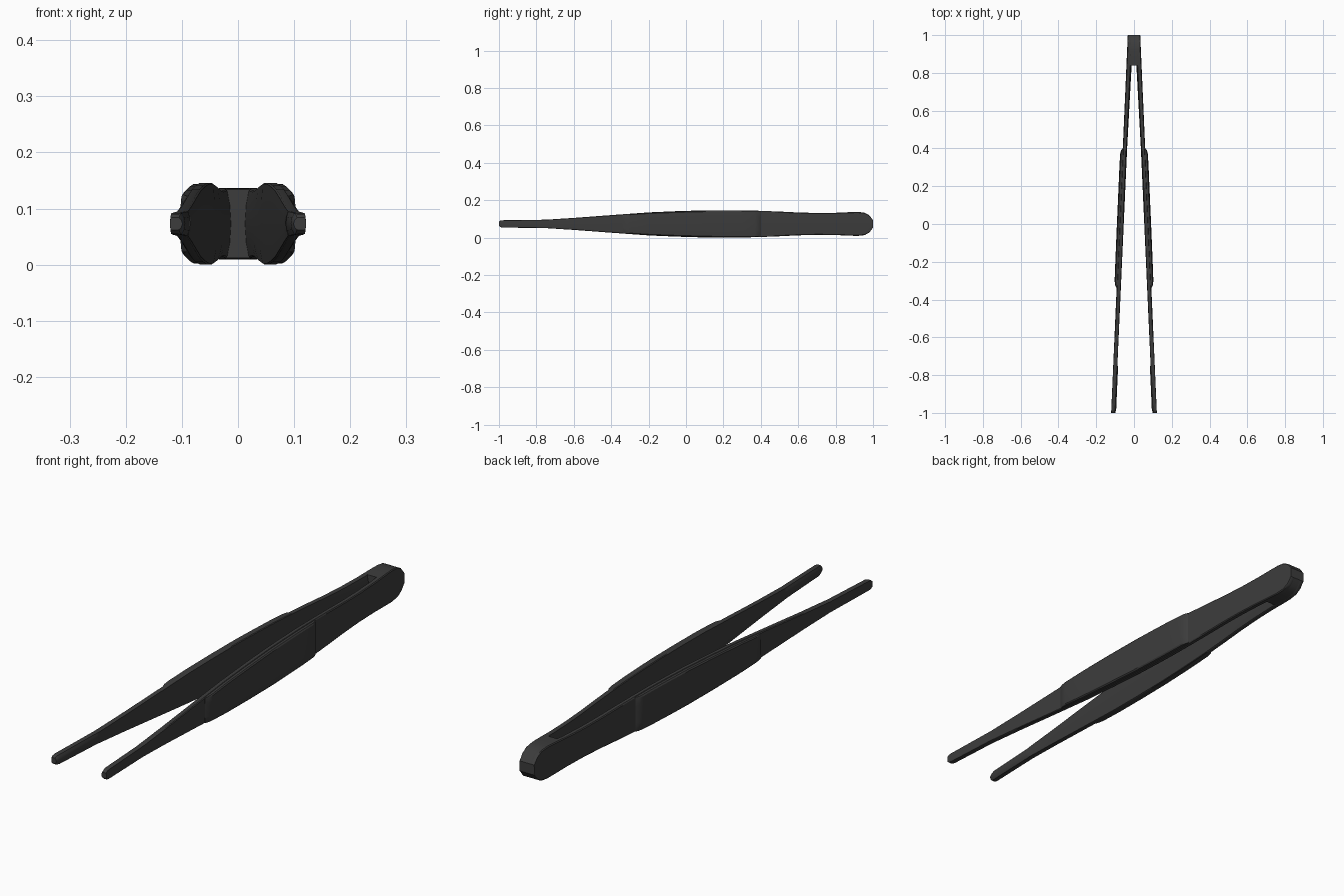
import bpy, bmesh

if "Cube" in bpy.data.objects:
    bpy.data.objects.remove(bpy.data.objects["Cube"])

ZC = 0.073
# half height of the blade along its length (y, half height)
HALF = [(-1.0, .011), (-.993, .017), (-.98, .0195), (-.75, .0225), (-.6, .032), (-.4, .047),
        (-.2, .0615), (-.05, .068), (.1, .0725), (.2, .073), (.3, .0725), (.4, .070),
        (.5, .066), (.6, .061), (.7, .0585), (.8, .0595), (.88, .063), (.92, .064),
        (.955, .060), (.98, .046), (1.0, .020)]
THICK = [(-1.0, .022), (-.98, .026), (-.76, .026), (-.745, .022), (.4, .023), (.84, .0275), (1.0, .0275)]
CURVE = [(-1.0, .006), (-.76, .006), (-.745, .001), (.3, .003), (.84, .007), (1.0, .007)]


def lerp(table, y):
    for (a, u), (b, v) in zip(table, table[1:]):
        if y <= b:
            return u + (v - u) * (y - a) / (b - a)
    return table[-1][1]


def outer(y):
    return .033 + (1 - y) * .044


mat = bpy.data.materials.new("dark_metal")
mat.diffuse_color = (.045, .045, .045, 1)
mat.use_nodes = True
mat.node_tree.nodes["Principled BSDF"].inputs["Base Color"].default_value = mat.diffuse_color


def loft(name, rings, sign=1):
    """Skin a list of closed rings, cap both ends."""
    bm = bmesh.new()
    vs = [[bm.verts.new((sign * x, y, z)) for x, y, z in r] for r in rings]
    n = len(vs[0])
    for a, b in zip(vs, vs[1:]):
        for i in range(n):
            j = (i + 1) % n
            bm.faces.new((a[i], a[j], b[j], b[i]))
    bm.faces.new(vs[0])
    bm.faces.new(vs[-1])
    bmesh.ops.recalc_face_normals(bm, faces=bm.faces)
    me = bpy.data.meshes.new(name)
    bm.to_mesh(me)
    bm.free()
    me.materials.append(mat)
    ob = bpy.data.objects.new(name, me)
    bpy.context.collection.objects.link(ob)
    bpy.ops.object.select_all(action='DESELECT')
    ob.select_set(True)
    bpy.context.view_layer.objects.active = ob
    bpy.ops.object.shade_smooth_by_angle(angle=0.5)
    return ob


def arm_ring(y):
    h, xo = lerp(HALF, y), outer(y)
    xi, c = xo - lerp(THICK, y), lerp(CURVE, y)
    half = [(xi + c, .97), (xi + c + .003, 1), (xo - .004, 1), (xo - .001, .94), (xo, .5)]
    pts = [(xi + c * .3, .55)] + half
    ring = [(xi, 0)] + pts + [(xo, 0)] + [(x, -z) for x, z in reversed(pts)]
    return [(x, y, ZC + z * h) for x, z in ring]


def grip_ring(y, lift):
    h, xo = lerp(HALF, y), outer(y)
    pts = [(xo - .008, .97), (xo + lift * .55, .97), (xo + lift * .85, .90), (xo + lift, .5)]
    ring = pts + [(x, -z) for x, z in reversed(pts)]
    return [(x, y, ZC + z * h) for x, z in ring]


arm_ys = sorted({y for y, _ in HALF} | {-.76, -.745, .84})
grip_ys = [(-.34, .0), (-.325, .008), (-.30, .0125), (-.2, .013), (-.05, .0135), (.1, .0135),
           (.2, .0135), (.3, .0135), (.37, .013), (.39, .009), (.402, .0)]

# sprung arms and thumb grips, mirrored left and right
for side, s in (("right", 1), ("left", -1)):
    loft(side + "_arm", [arm_ring(y) for y in arm_ys], s)
    loft(side + "_grip", [grip_ring(y, l) for y, l in grip_ys], s)

# solid block joining the arms at the back
rings = []
for y in (.84, .88, .92, .955, .98, 1.0):
    h, w = lerp(HALF, y) * .995, outer(y) - .007
    rings.append([(x, y, ZC + z) for x, z in ((-w, -h), (w, -h), (w, h), (-w, h))])
loft("joining_block", rings)
